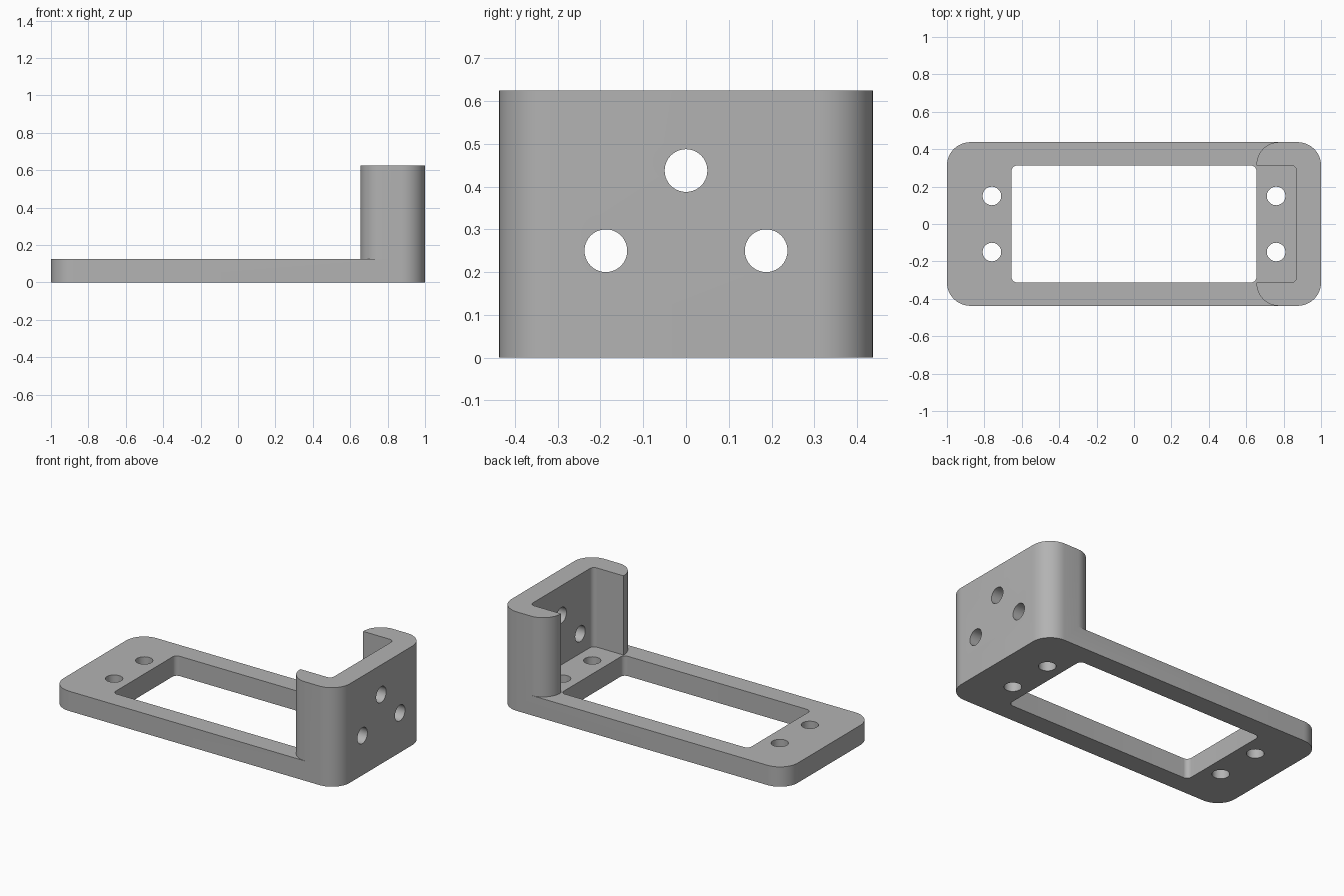
import bpy
import bmesh
from math import pi, cos, sin
from mathutils import Vector, Matrix

cube = bpy.data.objects.get("Cube")
if cube:
    bpy.data.objects.remove(cube, do_unlink=True)

LENGTH, WIDTH = 1.0, 0.4375          # half sizes of the plate
WINDOW_X, WINDOW_Y = 0.655, 0.3125   # half sizes of the window
PLATE_TOP, WALL_TOP = 0.125, 0.625
CORNER, FILLET = 0.125, 0.03

grey = bpy.data.materials.new("plain grey")
grey.use_nodes = True
colour = (0.45, 0.45, 0.45, 1)
grey.diffuse_color = colour
grey.node_tree.nodes["Principled BSDF"].inputs["Base Color"].default_value = colour


def rounded(corners, steps=12):
    """Outline with a circular fillet at each right-angled (x, y, radius) corner."""
    outline = []
    for i, (x, y, r) in enumerate(corners):
        p = Vector((x, y))
        if r == 0:
            outline.append(p)
            continue
        a = (Vector(corners[i - 1][:2]) - p).normalized() * r
        b = (Vector(corners[(i + 1) % len(corners)][:2]) - p).normalized() * r
        for k in range(steps + 1):
            t = k / steps * pi / 2
            outline.append(p + a * (1 - sin(t)) + b * (1 - cos(t)))
    return outline


def rectangle(x, y, r):
    return rounded([(-x, -y, r), (x, -y, r), (x, y, r), (-x, y, r)])


def finish(name, bm):
    bmesh.ops.recalc_face_normals(bm, faces=bm.faces)
    mesh = bpy.data.meshes.new(name)
    bm.to_mesh(mesh)
    bm.free()
    mesh.materials.append(grey)
    obj = bpy.data.objects.new(name, mesh)
    bpy.context.collection.objects.link(obj)
    return obj


def prism(name, outline, bottom, top):
    bm = bmesh.new()
    face = bm.faces.new([bm.verts.new((p.x, p.y, bottom)) for p in outline])
    sides = bmesh.ops.extrude_face_region(bm, geom=[face])["geom"]
    moved = [v for v in sides if isinstance(v, bmesh.types.BMVert)]
    bmesh.ops.translate(bm, verts=moved, vec=(0, 0, top - bottom))
    return finish(name, bm)


def drill(name, centre, axis, sides):
    bm = bmesh.new()
    place = Matrix.Translation(centre) @ Matrix.Rotation(pi / 2, 4, "Y") if axis == "X" \
        else Matrix.Translation(centre)
    bmesh.ops.create_cone(bm, cap_ends=True, segments=sides, radius1=0.05,
                          radius2=0.05, depth=0.4, matrix=place)
    return finish(name, bm)


def combine(target, other, operation):
    mod = target.modifiers.new(operation.lower(), "BOOLEAN")
    mod.operation, mod.object, mod.solver = operation, other, "EXACT"
    bpy.context.view_layer.objects.active = target
    bpy.ops.object.modifier_apply(modifier=mod.name)
    bpy.data.objects.remove(other, do_unlink=True)


# Base plate with its window
bracket = prism("mounting_bracket", rectangle(LENGTH, WIDTH, CORNER), 0, PLATE_TOP)
window = prism("window_cutter", rectangle(WINDOW_X, WINDOW_Y, FILLET), -0.1, 0.3)
combine(bracket, window, "DIFFERENCE")

# Upright end wall with two return flanges, rounded outside
inner_x = 0.87
wall = prism("end_wall", rounded([
    (WINDOW_X, -WIDTH, CORNER - 0.005), (LENGTH, -WIDTH, CORNER),
    (LENGTH, WIDTH, CORNER), (WINDOW_X, WIDTH, CORNER - 0.005),
    (WINDOW_X, WINDOW_Y, 0), (inner_x, WINDOW_Y, FILLET),
    (inner_x, -WINDOW_Y, FILLET), (WINDOW_X, -WINDOW_Y, 0)]), PLATE_TOP, WALL_TOP)
combine(bracket, wall, "UNION")

# Screw holes through the plate
for x in (-0.76, 0.76):
    for y in (-0.15, 0.15):
        combine(bracket, drill("plate_drill", (x, y, 0), "Z", 20), "DIFFERENCE")

# Three holes through the end wall
for y, z in ((-0.1875, 0.25), (0.1875, 0.25), (0, 0.4375)):
    combine(bracket, drill("wall_drill", (LENGTH, y, z), "X", 40), "DIFFERENCE")

# Smooth fillets, crisp edges
bpy.ops.object.select_all(action="DESELECT")
bracket.select_set(True)
bpy.context.view_layer.objects.active = bracket
bpy.ops.object.shade_smooth_by_angle(angle=pi / 6)
